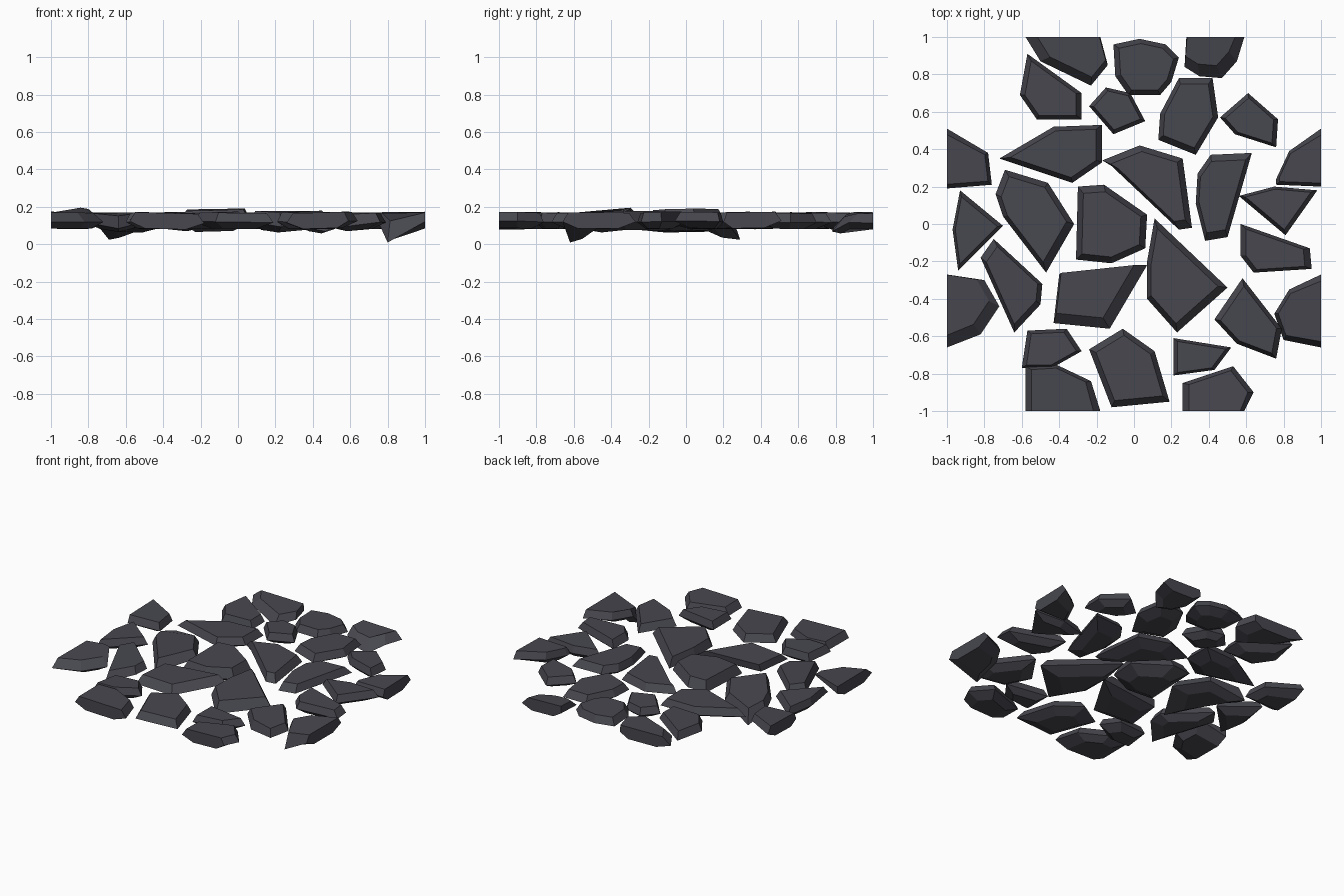
import bpy
import bmesh
import random

random.seed(4)

default_cube = bpy.data.objects.get("Cube")
if default_cube:
    bpy.data.objects.remove(default_cube, do_unlink=True)

# One dark slate colour for every stone
slate = bpy.data.materials.new("dark_slate")
slate.use_nodes = True
slate_colour = (0.063, 0.063, 0.078, 1)
slate.diffuse_color = slate_colour
slate.node_tree.nodes["Principled BSDF"].inputs["Base Color"].default_value = slate_colour

# Stone section: widest level, and the drop and rise to the bottom and top faces
WAIST, DROP, RISE = 0.119, 0.036, 0.049
BOTTOM_SCALE, TOP_SCALE = 0.55, 0.83


def stone(name, *outline, thickness=1.0, lean=(0, 0)):
    """Chipped paving stone from its plan outline, given in hundredths.
    A third value raises or lowers that corner. Sides lying on the
    border of the square patch stay vertical."""
    points = [(p[0] / 100, p[1] / 100, p[2] / 100 if len(p) > 2 else 0) for p in outline]
    centre_x = sum(p[0] for p in points) / len(points)
    centre_y = sum(p[1] for p in points) / len(points)
    tilt_x, tilt_y = random.uniform(-0.03, 0.03), random.uniform(-0.03, 0.03)

    def ring(scale, height, corner_share, shift=(0, 0)):
        verts = []
        for x, y, corner in points:
            new_x = x if abs(x) == 1 else centre_x + (x - centre_x) * scale + shift[0]
            new_y = y if abs(y) == 1 else centre_y + (y - centre_y) * scale + shift[1]
            z = height + corner * corner_share
            z += tilt_x * (new_x - centre_x) + tilt_y * (new_y - centre_y)
            verts.append(bm.verts.new((new_x, new_y, z)))
        return verts

    bm = bmesh.new()
    rings = [
        ring(BOTTOM_SCALE, WAIST - DROP * thickness, 0.5),
        ring(1, WAIST, 1),
        ring(TOP_SCALE, WAIST + RISE * thickness, 0.4, lean),
    ]
    count = len(points)
    for lower, upper in zip(rings, rings[1:]):
        for i in range(count):
            j = (i + 1) % count
            bm.faces.new((lower[i], lower[j], upper[j], upper[i]))
    bm.faces.new(rings[0])
    bm.faces.new(rings[-1])
    bmesh.ops.recalc_face_normals(bm, faces=bm.faces)
    mesh = bpy.data.meshes.new(name)
    bm.to_mesh(mesh)
    bm.free()
    mesh.materials.append(slate)
    obj = bpy.data.objects.new(name, mesh)
    bpy.context.collection.objects.link(obj)


# Back rows
stone("back_border_stone_right", (-58, 100), (-18, 100), (-14, 85), (-23, 74, -3), (-50, 87),
      lean=(0.02, 0.02))
stone("back_round_stone", (-11, 96), (3, 99), (17, 96), (24, 89), (20, 76), (14, 69), (-3, 69), (-10, 79))
stone("back_border_stone_left", (28, 100), (59, 100), (55, 87), (47, 78, -5), (35, 79, -3), (27, 84),
      lean=(-0.02, 0.05))
stone("back_wedge_stone", (-57, 91), (-28, 70), (-28, 56), (-52, 56), (-61, 69))
stone("back_small_stone", (-15, 73), (-2, 70), (6, 55), (-11, 48), (-24, 63))
stone("back_tall_stone", (24, 78), (42, 78), (45, 57), (33, 37), (13, 45), (14, 59))
stone("back_corner_stone", (61, 70), (77, 56), (76, 41), (54, 48), (46, 57))

# Middle rows
stone("side_border_stone_right", (-100, 51), (-78, 38), (-76, 21), (-100, 19))
stone("side_border_stone_left", (100, 51), (83, 39), (76, 24), (76, 21), (100, 20))
stone("middle_broad_stone", (-72, 35), (-43, 52), (-17, 53), (-17, 33), (-33, 22))
stone("middle_blade_stone", (-17, 34), (3, 42), (26, 35), (31, -2), (24, -3), (-12, 31))
stone("middle_narrow_stone", (63, 38), (50, -7), (38, -9), (33, 11), (34, 27), (41, 37))
stone("middle_triangle_stone", (56, 15), (75, 20), (98, 18), (81, -6))
stone("middle_low_stone", (57, 0), (94, -13), (95, -24), (64, -26), (57, -17))
stone("middle_shard_stone", (-93, 18), (-70, -1), (-94, -25), (-97, -3))
stone("middle_dipped_stone", (-69, 29, -9), (-46, 22), (-32, 0), (-47, -26, -5), (-70, 4), (-74, 16, -3))
stone("centre_stone", (-30, 20), (-16, 21), (7, 5), (6, -13), (-12, -21), (-31, -19), thickness=1.35)

# Front rows
stone("front_large_stone", (11, 3), (50, -34), (23, -58, -3), (7, -40), (7, -20), thickness=1.2)
stone("front_slanted_stone", (-40, -27), (7, -22), (-13, -56), (-43, -53), lean=(-0.02, 0.03))
stone("front_leaf_stone", (-75, -8), (-49, -32), (-50, -43), (-64, -58, -3), (-82, -18))
stone("front_side_border_stone_right", (-100, -27), (-80, -30, 7), (-72, -44), (-82, -59), (-100, -66),
      lean=(-0.03, 0.03))
stone("front_side_border_stone_left", (100, -27), (83, -35), (75, -48), (80, -62, -11), (100, -66))
stone("front_kite_stone", (58, -29), (79, -56), (76, -72), (55, -64, -3), (43, -51))
stone("front_stacked_stone", (-57, -57), (-36, -56), (-28, -68), (-44, -77), (-60, -77))
stone("front_border_stone_right", (-58, -76), (-42, -75), (-23, -84), (-18, -100), (-58, -100))
stone("front_middle_stone", (-6, -56), (11, -68), (19, -95), (-12, -98), (-24, -67))
stone("front_chip_stone", (21, -61), (52, -66), (43, -78), (21, -81))
stone("front_border_stone_left", (26, -85), (53, -76), (64, -90), (59, -100), (26, -100))
